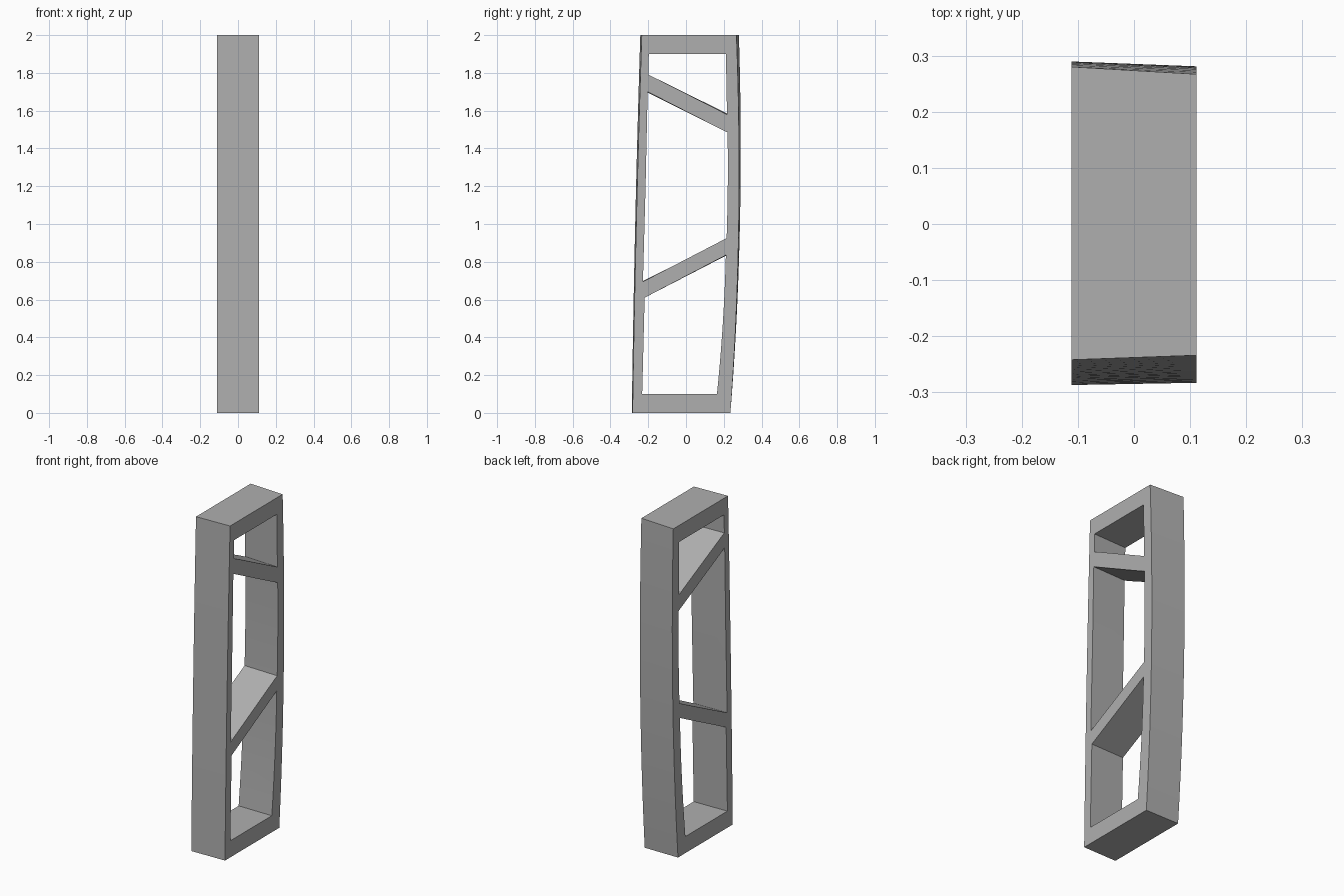
import bpy, bmesh

if "Cube" in bpy.data.objects:
    bpy.data.objects.remove(bpy.data.objects["Cube"])

HALF = 0.111  # half the frame width along x

gray = bpy.data.materials.new("plain gray")
gray.diffuse_color = (0.43, 0.43, 0.43, 1)
gray.use_nodes = True
gray.node_tree.nodes["Principled BSDF"].inputs["Base Color"].default_value = gray.diffuse_color


def flare(y, z):
    """Extra outward lean of the walls on the -x side."""
    return 0.0065 * z if y > 0 else -(0.004 + 0.002 * z)


def curve(points, n):
    """Smooth polynomial through a few (y, z) points, sampled evenly in z."""
    z0, z1 = points[0][1], points[-1][1]
    out = []
    for i in range(n + 1):
        z = z0 + (z1 - z0) * i / n
        y = 0.0
        for j, (yj, zj) in enumerate(points):
            w = yj
            for k, (_, zk) in enumerate(points):
                if k != j:
                    w *= (z - zk) / (zj - zk)
            y += w
        out.append((y, z))
    return out


def prism(name, profile, half):
    """Side profile carried across x, leaning outward toward -x."""
    bm = bmesh.new()
    rings = []
    for x in (half, -half):
        t = (HALF - x) / (2 * HALF)
        rings.append([bm.verts.new((x, y + flare(y, z) * t, z)) for y, z in profile])
    a, b = rings
    n = len(profile)
    bm.faces.new(a)
    bm.faces.new(b[::-1])
    for i in range(n):
        j = (i + 1) % n
        bm.faces.new((a[i], b[i], b[j], a[j]))
    bmesh.ops.recalc_face_normals(bm, faces=bm.faces)
    me = bpy.data.meshes.new(name)
    bm.to_mesh(me)
    bm.free()
    me.materials.append(gray)
    ob = bpy.data.objects.new(name, me)
    bpy.context.collection.objects.link(ob)
    return ob


# Outer body with bowed front and back
front = curve([(-0.283, 0), (-0.263, 1.0), (-0.234, 2)], 16)
back = curve([(0.235, 0), (0.272, 0.7), (0.281, 1.3), (0.267, 2)], 20)
frame = prism("frame", back + front[::-1], HALF)

# Openings below, between and above the two slanted braces
low = curve([(0.164, 0.1), (0.19, 0.4), (0.211, 0.835)], 8)
mid = curve([(0.215, 0.925), (0.221, 1.2), (0.22, 1.485)], 6)
openings = {
    "lower_opening": low + [(-0.219, 0.61), (-0.232, 0.1)],
    "middle_opening": mid + [(-0.203, 1.7), (-0.214, 1.2), (-0.228, 0.695)],
    "upper_opening": [(0.217, 1.58), (0.211, 1.9), (-0.197, 1.9), (-0.199, 1.79)],
}
cutters = []
for name, profile in openings.items():
    cutter = prism(name, profile, 0.15)
    cutter.hide_render = True
    mod = frame.modifiers.new(name, 'BOOLEAN')
    mod.operation = 'DIFFERENCE'
    mod.solver = 'EXACT'
    mod.object = cutter
    cutters.append(cutter)

# Apply the cuts and clear the cutters
bpy.context.view_layer.objects.active = frame
frame.select_set(True)
for mod in list(frame.modifiers):
    bpy.ops.object.modifier_apply(modifier=mod.name)
for cutter in cutters:
    bpy.data.objects.remove(cutter)
bpy.ops.object.shade_smooth_by_angle()
